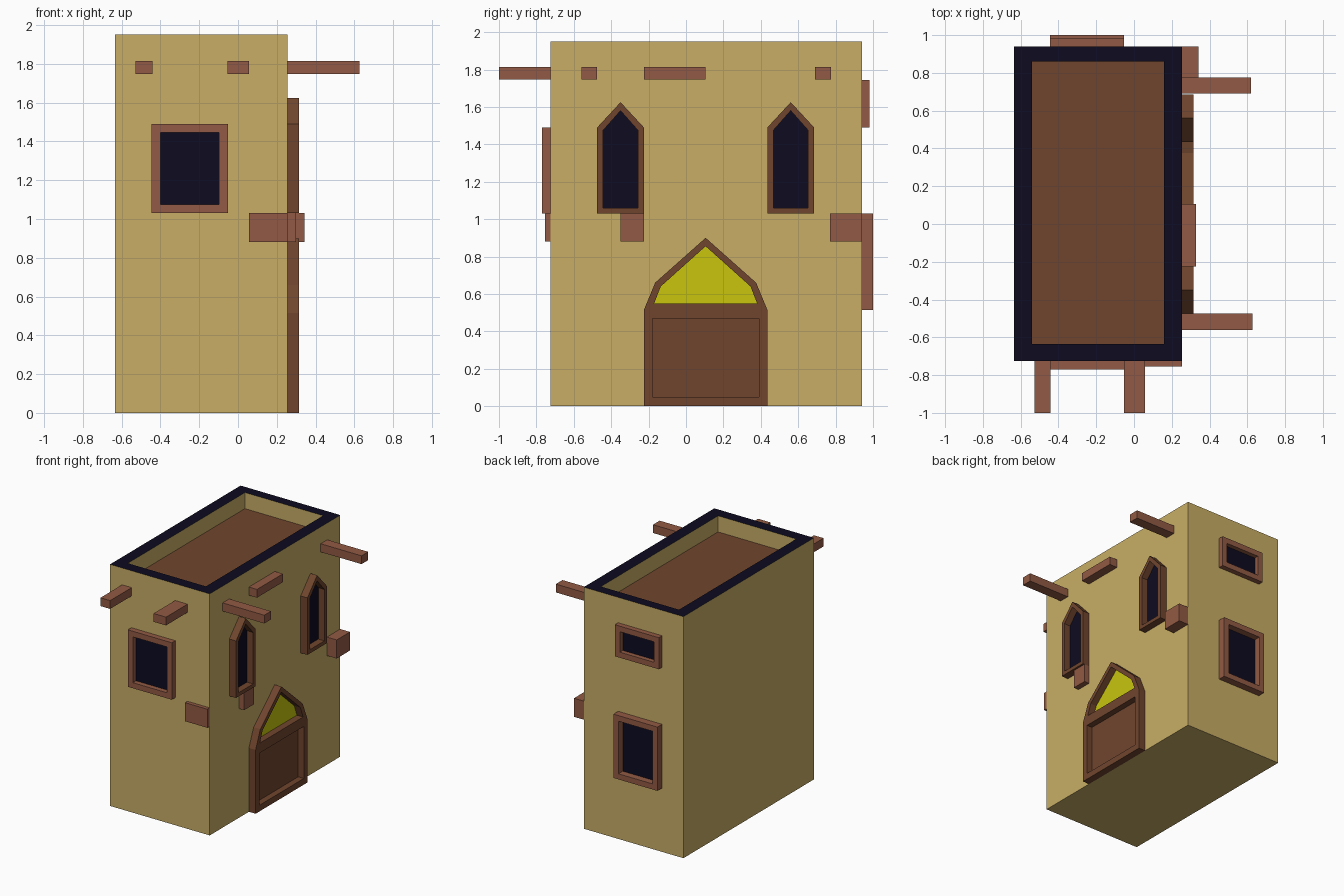
import bpy, bmesh

cube = bpy.data.objects.get("Cube")
if cube:
    bpy.data.objects.remove(cube, do_unlink=True)


def material(name, rgb):
    m = bpy.data.materials.new(name)
    m.use_nodes = True
    m.diffuse_color = (*rgb, 1)
    bsdf = next(n for n in m.node_tree.nodes if n.type == 'BSDF_PRINCIPLED')
    bsdf.inputs["Base Color"].default_value = (*rgb, 1)
    bsdf.inputs["Roughness"].default_value = 0.9
    return m


sand = material("sand_plaster", (0.578, 0.423, 0.133))
wood = material("light_wood", (0.287, 0.102, 0.058))
dark_wood = material("dark_wood", (0.162, 0.060, 0.027))
navy = material("dark_navy", (0.004, 0.0033, 0.0144))
yellow = material("yellow_glass", (0.578, 0.558, 0.0044))

# Outer wall planes
LEFT, RIGHT, FRONT, BACK, TOP = 0.255, -0.635, -0.725, 0.94, 1.95


# Each placement maps (across, up, outward) on a wall to world space
def on_side(u, v, d):
    return (LEFT + d, u, v)


def on_front(u, v, d):
    return (u, FRONT - d, v)


def on_back(u, v, d):
    return (u, BACK + d, v)


def on_ground(u, v, d):
    return (u, v, d)


def finish(name, bm, mats):
    bmesh.ops.recalc_face_normals(bm, faces=bm.faces)
    mesh = bpy.data.meshes.new(name)
    bm.to_mesh(mesh)
    bm.free()
    for m in mats:
        mesh.materials.append(m)
    obj = bpy.data.objects.new(name, mesh)
    bpy.context.scene.collection.objects.link(obj)
    return obj


def rect(u0, u1, v0, v1):
    return [(u0, v0), (u1, v0), (u1, v1), (u0, v1)]


def gable(c, half, v0, spring, apex):
    return [(c - half, v0), (c + half, v0), (c + half, spring), (c, apex), (c - half, spring)]


def recessed(name, outer, inner, place, depth, pane, frame_mat, pane_mat, rim_mat=None):
    """Solid with the outer outline, sunk inside the inner outline to the pane depth."""
    bm = bmesh.new()

    def loop(outline, d):
        return [bm.verts.new(place(u, v, d)) for u, v in outline]

    loops = [loop(outer, 0), loop(outer, depth), loop(inner, depth), loop(inner, pane)]
    n = len(outer)
    bm.faces.new(loops[0])
    for step, (a, b) in enumerate(zip(loops, loops[1:])):
        for i in range(n):
            j = (i + 1) % n
            f = bm.faces.new((a[i], a[j], b[j], b[i]))
            f.material_index = 2 if step == 1 else 0
    bm.faces.new(loops[3]).material_index = 1
    return finish(name, bm, [frame_mat, pane_mat, rim_mat or frame_mat])


def box(name, x, y, z, mat):
    bm = bmesh.new()
    bmesh.ops.create_cube(bm, size=1)
    for v in bm.verts:
        v.co = [(a + b) / 2 + c * (b - a) for (a, b), c in zip((x, y, z), v.co)]
    return finish(name, bm, [mat])


# House walls with dark parapet rim and sunken roof
recessed("house_walls", rect(RIGHT, LEFT, FRONT, BACK), rect(-0.54, 0.158, -0.635, 0.86),
         on_ground, TOP, 1.82, sand, dark_wood, navy)

# Square windows
for name, place, z0, z1, depth in (("front_window", on_front, 1.03, 1.49, 0.045),
                                   ("back_lower_window", on_back, 0.515, 1.03, 0.06),
                                   ("back_upper_window", on_back, 1.49, 1.745, 0.042)):
    recessed(name, rect(-0.445, -0.052, z0, z1), rect(-0.4, -0.097, z0 + 0.045, z1 - 0.045),
             place, depth, 0.005, wood, navy)

# Pointed side windows
for name, c in (("side_window_front", -0.35), ("side_window_back", 0.56)):
    recessed(name, gable(c, 0.125, 1.03, 1.49, 1.625), gable(c, 0.093, 1.06, 1.475, 1.58),
             on_side, 0.06, 0.005, dark_wood, navy)

# Door with recessed panel, and arched yellow fanlight above
MID = 0.105
recessed("door", rect(MID - 0.33, MID + 0.33, 0, 0.515), rect(MID - 0.283, MID + 0.285, 0.05, 0.47),
         on_side, 0.06, 0.01, dark_wood, dark_wood)
recessed("door_fanlight",
         [(MID - 0.33, 0.515), (MID + 0.33, 0.515), (MID + 0.27, 0.66), (MID, 0.9), (MID - 0.27, 0.66)],
         [(MID - 0.275, 0.55), (MID + 0.275, 0.55), (MID + 0.24, 0.64), (MID, 0.855), (MID - 0.24, 0.64)],
         on_side, 0.06, 0.005, dark_wood, yellow)

# Roof beams poking through the walls
BEAM_Z = (1.747, 1.814)
for name, x in (("front_beam_right", (-0.528, -0.442)), ("front_beam_left", (-0.054, 0.057))):
    box(name, x, (-1, FRONT), BEAM_Z, wood)
for name, y, reach in (("side_beam_front", (-0.56, -0.475), 0.627),
                       ("side_beam_middle", (-0.225, 0.105), 0.327),
                       ("side_beam_back", (0.69, 0.775), 0.62)):
    box(name, (LEFT, reach), y, BEAM_Z, wood)

# Protruding wall blocks
BLOCK_Z = (0.88, 1.03)
box("front_block", (0.057, LEFT), (-0.755, FRONT), BLOCK_Z, wood)
box("side_block_front", (LEFT, 0.3), (-0.35, -0.225), BLOCK_Z, wood)
box("side_block_back", (LEFT, 0.342), (0.77, BACK), BLOCK_Z, wood)
